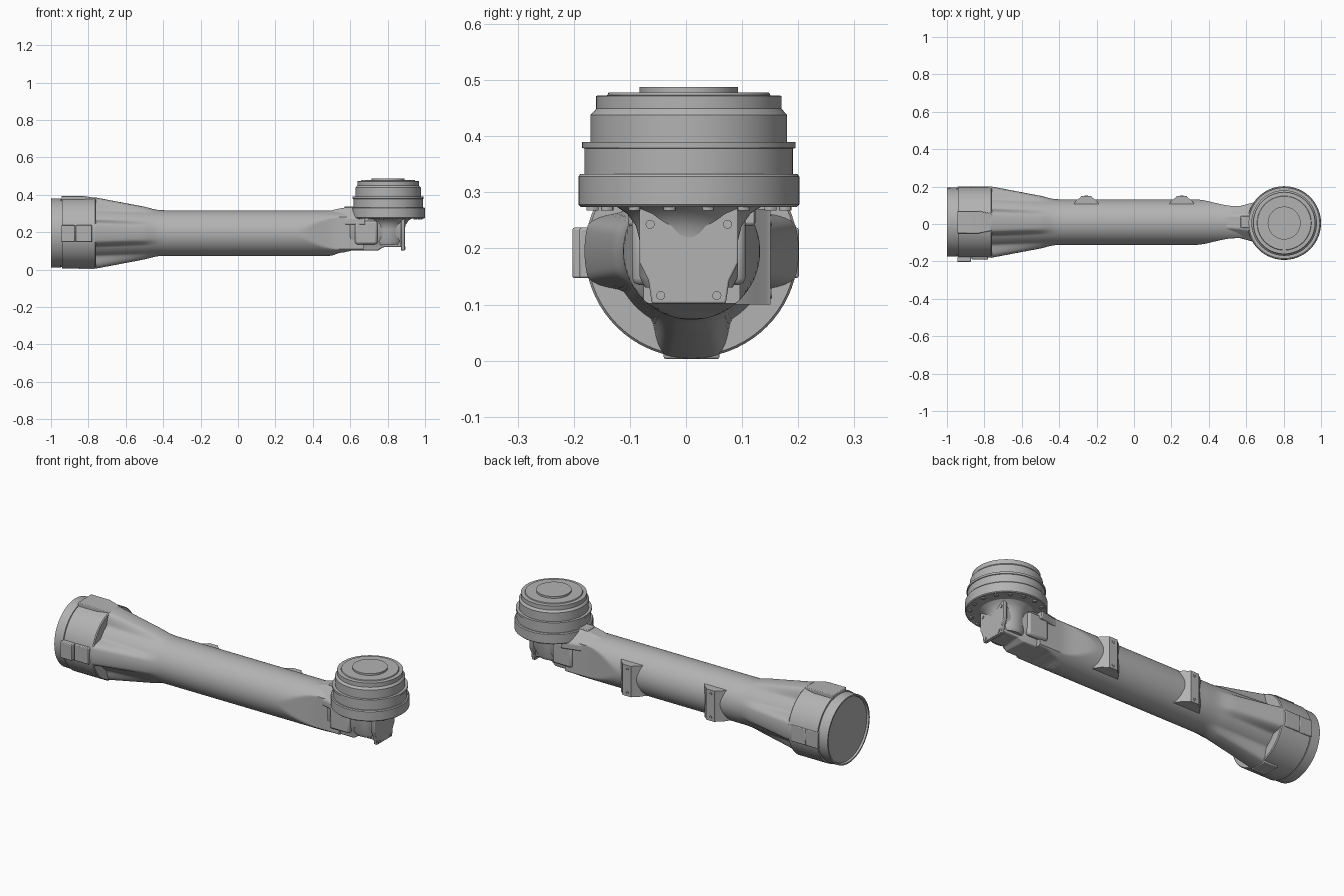
import bpy, bmesh, math
from mathutils import Matrix, Vector

if "Cube" in bpy.data.objects:
    bpy.data.objects.remove(bpy.data.objects["Cube"])

grey = bpy.data.materials.new("cast_grey")
grey.use_nodes = True
colour = (0.45, 0.45, 0.45, 1)
grey.diffuse_color = colour
grey.node_tree.nodes["Principled BSDF"].inputs["Base Color"].default_value = colour

AY, AZ = 0.01, 0.195      # arm axis
HX, HY = 0.803, 0.005     # joint axis


def finish(bm, name, angle=30, bevel=0):
    bmesh.ops.remove_doubles(bm, verts=bm.verts, dist=1e-5)
    bmesh.ops.recalc_face_normals(bm, faces=bm.faces)
    mesh = bpy.data.meshes.new(name)
    bm.to_mesh(mesh)
    bm.free()
    mesh.materials.append(grey)
    ob = bpy.data.objects.new(name, mesh)
    bpy.context.collection.objects.link(ob)
    bpy.ops.object.select_all(action="DESELECT")
    ob.select_set(True)
    bpy.context.view_layer.objects.active = ob
    if bevel:
        mod = ob.modifiers.new("soft_edges", "BEVEL")
        mod.width, mod.segments = bevel, 2
        mod.limit_method = "ANGLE"
    bpy.ops.object.shade_smooth_by_angle(angle=math.radians(angle))
    return ob


def loft(name, rings, angle=30, bevel=0):
    bm = bmesh.new()
    loops = [[bm.verts.new(p) for p in ring] for ring in rings]
    n = len(loops[0])
    for a, b in zip(loops, loops[1:]):
        for i in range(n):
            j = (i + 1) % n
            bm.faces.new((a[i], a[j], b[j], b[i]))
    bm.faces.new(loops[0])
    bm.faces.new(loops[-1])
    return finish(bm, name, angle, bevel)


def lathe(name, profile, axis, centre, n=72):
    """Profile of (radius, position) pairs turned about x, y or z."""
    rings = []
    for r, t in profile:
        ring = []
        for i in range(n):
            a = math.tau * i / n
            c, s = r * math.cos(a), r * math.sin(a)
            p = {"x": (t, c, s), "y": (c, t, s), "z": (c, s, t)}[axis]
            ring.append(Vector(p) + Vector(centre))
        rings.append(ring)
    return loft(name, rings)


def box(name, lo, hi, bevel=0.004):
    bm = bmesh.new()
    lo, hi = Vector(lo), Vector(hi)
    bmesh.ops.create_cube(bm, size=1, matrix=Matrix.Translation((lo + hi) / 2)
                          @ Matrix.Diagonal((*(hi - lo), 1)))
    return finish(bm, name, 30, bevel)


def smooth(a, b, v):
    t = max(0, min(1, (v - a) / (b - a)))
    return t * t * (3 - 2 * t)


# Arm: round tube, four flared ribs at the base, flattened sides at the joint
def arm_ring(x, n=128):
    flare = max(0, (-0.40 - x) / 0.36)
    flare = flare * smooth(-0.38, -0.50, x)
    half = 0.122 - 0.036 * smooth(0.32, 0.54, x)
    low = -0.123 + 0.018 * smooth(0.49, 0.55, x) + 0.012 * smooth(0.55, 0.62, x)
    ring = []
    for i in range(n):
        a = math.tau * i / n
        q = math.pi / 2
        off = abs((a + q / 2) % q - q / 2)
        rib = 1 - smooth(0.23, 0.56, off)
        r = 0.122 + flare * (0.018 + 0.05 * rib)
        y, z = r * math.cos(a), r * math.sin(a)
        if x > 0.3:
            y, z = max(-half, min(half, y)), max(low, z)
        ring.append((x, AY + y, AZ + z))
    return ring


loft("arm_tube", [arm_ring(-0.765 + 1.435 * i / 70) for i in range(71)], 35)

# Base flange with recessed end face
lathe("base_flange", [(0.172, -0.99), (0.176, -1.0), (0.184, -1.0), (0.185, -0.947),
                      (0.182, -0.946), (0.182, -0.941), (0.19, -0.94), (0.19, -0.765),
                      (0.186, -0.76)], "x", (0, AY, AZ))
for side, name in ((-1, "right"), (1, "left")):
    edge = AY + side * (0.2 if side < 0 else 0.191)
    face = AY + side * (0.2125 if side < 0 else 0.191)
    for part, x0, x1, out in (("rear", -0.945, -0.872, face), ("front", -0.868, -0.78, edge)):
        ys = sorted((AY + side * 0.16, out))
        box(f"{name}_{part}_base_pad", (x0, ys[0], 0.147), (x1, ys[1], 0.237))
loft("top_base_pad", [[(x, AY - w, 0.36), (x, AY + w, 0.36), (x, AY + w, z), (x, AY - w, z)]
                      for x, w, z in ((-0.945, 0.06, 0.394), (-0.83, 0.06, 0.394),
                                      (-0.76, 0.046, 0.383))], 30, 0.004)
box("bottom_base_pad", (-0.85, AY - 0.05, 0.003), (-0.765, AY + 0.05, 0.04))

# Mounting bosses on the back of the tube
for number, x in enumerate((-0.255, 0.255), 1):
    rings = [[(x - w, y, 0.185 - h), (x + w, y, 0.185 - h), (x + w, y, 0.185 + h),
              (x - w, y, 0.185 + h)]
             for y, w, h in ((0.08, 0.085, 0.085), (0.125, 0.055, 0.085), (0.143, 0.03, 0.085),
                             (0.151, 0.026, 0.085))]
    loft(f"mounting_boss_{number}", rings, 40)
    for end in (-1, 1):
        lathe(f"boss_screw_{number}", [(0.009, 0.14), (0.009, 0.153), (0.004, 0.153),
                                       (0.004, 0.151)], "y", (x, 0, 0.185 + end * 0.065), 16)

# Joint housing: U-shaped block beneath the head
half_u = [(0.088, 0.275), (0.088, 0.175), (0.072, 0.143), (0.066, 0.102)]


def u_ring(x, k):
    outline = half_u + [(-y, z) for y, z in reversed(half_u)]
    return [(x, HY + y * k, 0.275 + (z - 0.275) * k) for y, z in outline]


loft("joint_housing", [u_ring(x, k) for x, k in ((0.60, 1.0), (0.75, 1.0), (0.775, 0.9),
                                                 (0.875, 0.9))], 30, 0.006)
loft("end_cover", [u_ring(0.872, 1), u_ring(0.892, 1)], 30, 0.003)
for y, z in ((0.069, 0.243), (0.05, 0.116)):
    for side in (-1, 1):
        lathe("cover_screw", [(0.008, 0.88), (0.008, 0.896)], "x", (0, HY + side * y, z), 16)
lathe("housing_neck", [(0.078, 0.13), (0.088, 0.15), (0.088, 0.215), (0.094, 0.24),
                       (0.11, 0.262), (0.13, 0.275)], "z", (HX, HY, 0))
for side, name in ((-1, "right"), (1, "left")):
    ys = sorted((HY + side * 0.07, HY + side * 0.101))
    box(f"{name}_access_cover", (0.625, ys[0], 0.135), (0.745, ys[1], 0.26), 0.012)

# Raised saddle joining the tube to the head
loft("neck_saddle", [[(x, AY - w, 0.24), (x, AY + w, 0.24), (x, AY + w, 0.275),
                      (x, AY + t, z), (x, AY - t, z), (x, AY - w, 0.275)]
                     for x, w, t, z in ((0.48, 0.08, 0.03, 0.312), (0.56, 0.084, 0.035, 0.33),
                                        (0.62, 0.1, 0.045, 0.333), (0.68, 0.115, 0.05, 0.333))],
     40, 0.006)
box("saddle_block", (0.57, AY - 0.032, 0.30), (0.64, AY + 0.032, 0.338))

# Stepped rotary head
lathe("joint_head", [(0.12, 0.274), (0.193, 0.274), (0.197, 0.278), (0.197, 0.328),
                     (0.193, 0.333), (0.186, 0.333), (0.186, 0.378), (0.19, 0.379),
                     (0.19, 0.39), (0.175, 0.39), (0.175, 0.438), (0.165, 0.449),
                     (0.165, 0.472), (0.145, 0.473), (0.143, 0.478), (0.088, 0.478),
                     (0.088, 0.488)], "z", (HX, HY, 0), 96)
for i in range(16):
    a = math.tau * (i + 0.5) / 16
    lathe("head_flange_screw", [(0.011, 0.28), (0.011, 0.268)], "z",
          (HX + 0.175 * math.cos(a), HY + 0.175 * math.sin(a), 0), 12)
